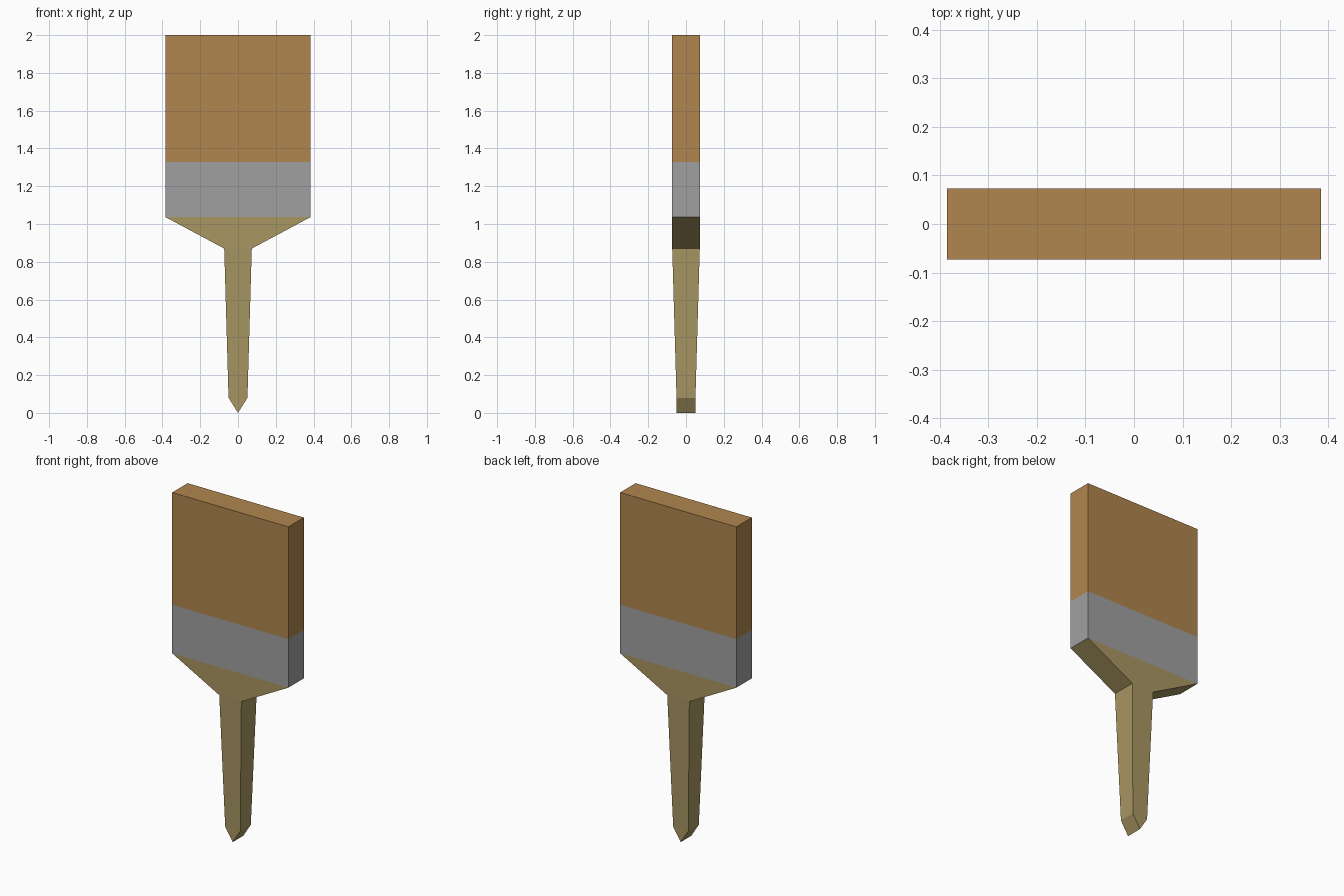
import bpy, bmesh

if "Cube" in bpy.data.objects:
    bpy.data.objects.remove(bpy.data.objects["Cube"])


def material(name, rgb):
    """Flat colour given as 0-255 sRGB, stored as linear."""
    lin = [((c / 255 + 0.055) / 1.055) ** 2.4 for c in rgb]
    m = bpy.data.materials.new(name)
    m.diffuse_color = (*lin, 1)
    m.use_nodes = True
    m.node_tree.nodes["Principled BSDF"].inputs["Base Color"].default_value = m.diffuse_color
    return m


def loft(name, sections, mat, cap_top=False):
    """Rectangular sections (z, half width, half depth) joined bottom to top."""
    bm = bmesh.new()
    rings = [[bm.verts.new((sx * hx, sy * hy, z))
              for sx, sy in ((-1, -1), (1, -1), (1, 1), (-1, 1))]
             for z, hx, hy in sections]
    for low, high in zip(rings, rings[1:]):
        for i in range(4):
            j = (i + 1) % 4
            bm.faces.new((low[i], low[j], high[j], high[i]))
    if cap_top:
        bm.faces.new(rings[-1])
    # a zero-width section becomes a sharp ridge
    bmesh.ops.remove_doubles(bm, verts=bm.verts, dist=1e-5)
    mesh = bpy.data.meshes.new(name)
    bm.to_mesh(mesh)
    bm.free()
    mesh.materials.append(mat)
    obj = bpy.data.objects.new(name, mesh)
    bpy.context.collection.objects.link(obj)
    return obj


W, D = 0.385, 0.073          # half width and half depth of the brush head

# handle: wedge tip, tapered grip, flared shoulder
loft("handle", [(0, 0, 0.05), (0.08, 0.05, 0.05), (0.87, D, D), (1.037, W, D)],
     material("pale wood", (168, 150, 98)))
# metal band
loft("ferrule", [(1.037, W, D), (1.328, W, D)], material("grey metal", (160, 160, 160)))
# bristle block
loft("bristles", [(1.328, W, D), (2.0, W, D)],
     material("brown bristle", (176, 134, 78)), cap_top=True)
